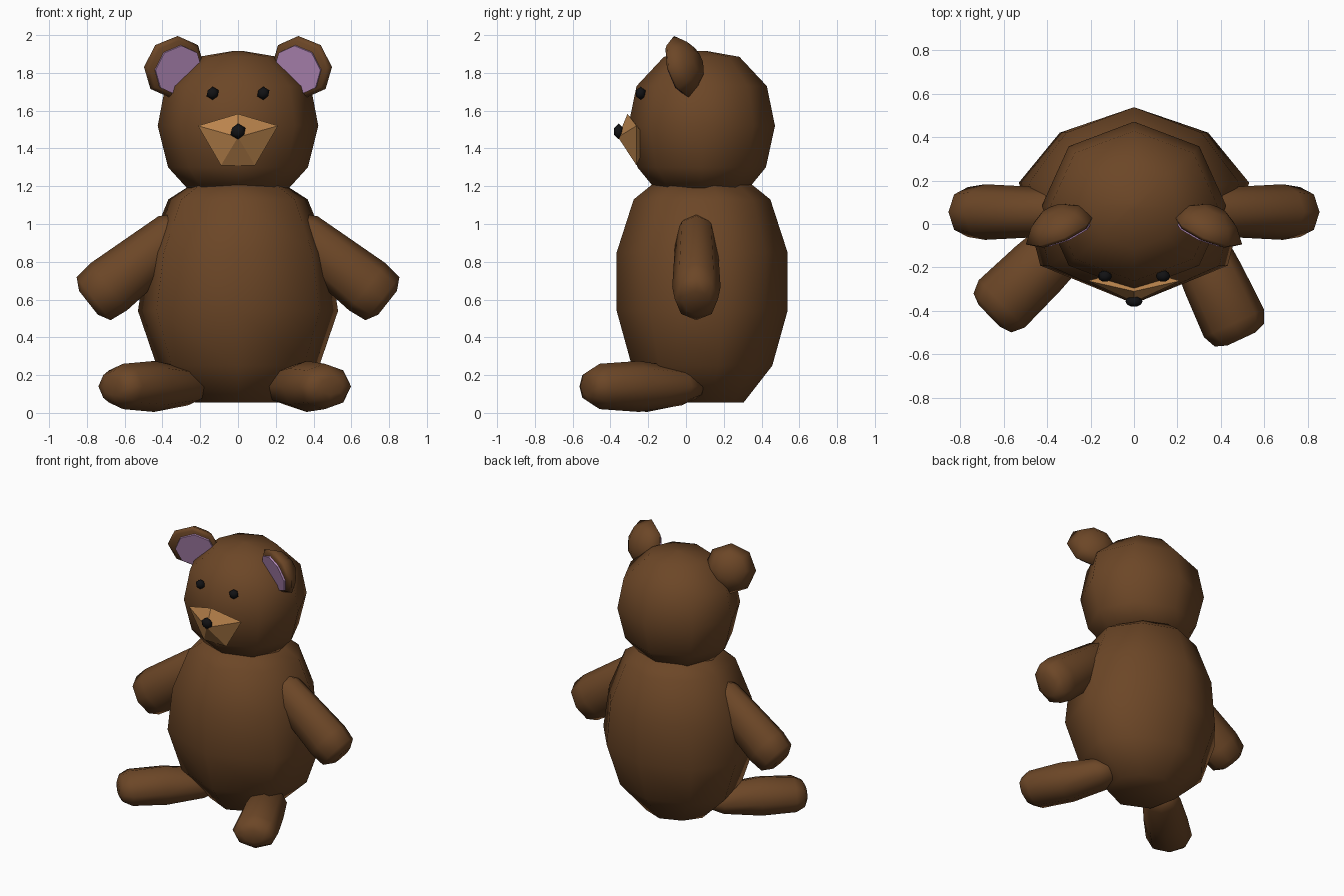
import bpy, bmesh
from math import sin, cos, tau
from mathutils import Vector, Matrix

if "Cube" in bpy.data.objects:
    bpy.data.objects.remove(bpy.data.objects["Cube"])


def material(name, rgb):
    m = bpy.data.materials.new(name)
    m.diffuse_color = (*rgb, 1)
    m.use_nodes = True
    m.node_tree.nodes["Principled BSDF"].inputs["Base Color"].default_value = m.diffuse_color
    return m


BROWN = material("brown_fur", (0.15, 0.062, 0.02))
TAN = material("tan_fur", (0.50, 0.235, 0.075))
PINK = material("inner_ear_pink", (0.50, 0.28, 0.53))
BLACK = material("black", (0.006, 0.006, 0.007))


def finish(name, bm, mat, smooth=True):
    bmesh.ops.recalc_face_normals(bm, faces=bm.faces)
    mesh = bpy.data.meshes.new(name)
    bm.to_mesh(mesh)
    bm.free()
    mesh.polygons.foreach_set("use_smooth", [smooth] * len(mesh.polygons))
    mesh.materials.append(mat)
    ob = bpy.data.objects.new(name, mesh)
    bpy.context.collection.objects.link(ob)
    return ob


OCTAGON = [(sin(tau * i / 8), cos(tau * i / 8)) for i in range(8)]


def loft(name, rings, matrix, mat, smooth=True, outline=OCTAGON):
    """Skin scaled outlines (height, radius x, radius y) along local z."""
    bm = bmesh.new()
    n = len(outline)
    loops = [[bm.verts.new(matrix @ Vector((a * u, b * v, h))) for u, v in outline]
             for h, a, b in rings]
    for lo, hi in zip(loops, loops[1:]):
        for i in range(n):
            j = (i + 1) % n
            bm.faces.new((lo[i], lo[j], hi[j], hi[i]))
    for cap in (loops[0], loops[-1]):
        bmesh.ops.poke(bm, faces=[bm.faces.new(cap)])
    return finish(name, bm, mat, smooth)


def aim(origin, direction):
    """Local z along direction, local y as upright as possible."""
    q = Vector(direction).to_track_quat('Z', 'Y')
    return Matrix.Translation(origin) @ q.to_matrix().to_4x4()


# Body (wider towards the back) and head
centre = Matrix.Translation((0, 0.083, 0))
half = [(0.61, 0.75), (0.946, 0.24), (0.77, -0.61)]
egg = [(0, 1.01)] + half + [(0, -1)] + [(-u, v) for u, v in reversed(half)]
loft("body", [(0.055, 0.24, 0.22), (0.25, 0.455, 0.37), (0.54, 0.56, 0.45), (0.85, 0.51, 0.45),
              (1.13, 0.39, 0.36), (1.215, 0.25, 0.255)], centre, BROWN, outline=egg)
loft("head", [(1.19, 0.27, 0.25), (1.30, 0.37, 0.34), (1.52, 0.425, 0.388), (1.73, 0.385, 0.345),
              (1.885, 0.21, 0.20), (1.917, 0.02, 0.02)], centre, BROWN)

for side, s in (("right", 1), ("left", -1)):
    # Arms
    loft(f"{side}_arm", [(0, 0.07, 0.08), (0.09, 0.11, 0.13), (0.53, 0.128, 0.158),
                         (0.63, 0.115, 0.145), (0.665, 0.07, 0.08)],
         aim((s * 0.27, 0.055, 0.995), (s * 0.785, 0, -0.62)), BROWN)

    # Ears with pink fronts
    direction = (-s * 0.40, -0.9, -0.27)
    ear = aim((s * 0.33, -0.04, 1.826), direction)
    loft(f"{side}_ear", [(-0.12, 0.06, 0.06), (-0.085, 0.12, 0.12), (-0.02, 0.175, 0.17),
                         (0, 0.15, 0.15)], ear, BROWN)
    pink = aim((s * 0.315, -0.037, 1.815), direction)
    loft(f"{side}_inner_ear", [(-0.01, 0.135, 0.135), (0.006, 0.135, 0.135)], pink, PINK, False)

# Legs, splayed at different angles
for name, hip, direction in (("right_leg", (0.22, 0.06, 0.14), (0.42, -0.905, 0)),
                             ("left_leg", (-0.20, 0.03, 0.14), (-0.72, -0.70, 0))):
    loft(name, [(0, 0.08, 0.06), (0.09, 0.125, 0.10), (0.34, 0.145, 0.135), (0.57, 0.152, 0.12),
                (0.63, 0.125, 0.085), (0.65, 0.07, 0.045)], aim(hip, direction), BROWN)

# Muzzle: faceted wedge
bm = bmesh.new()
for p in [(0, -0.31, 1.583), (0, -0.36, 1.46), (0, -0.2, 1.45)] + \
         [(s * x, y, z) for s in (1, -1) for x, y, z in
          ((0.212, -0.262, 1.52), (0.09, -0.262, 1.31))]:
    bm.verts.new(p)
bmesh.ops.convex_hull(bm, input=bm.verts)
finish("muzzle", bm, TAN, False)


# Nose and eyes
def bead(name, loc, radii):
    bm = bmesh.new()
    bmesh.ops.create_icosphere(bm, subdivisions=1, radius=1,
                               matrix=Matrix.Translation(loc) @ Matrix.Diagonal((*radii, 1)))
    finish(name, bm, BLACK)


bead("nose", (0, -0.357, 1.49), (0.044, 0.027, 0.042))
for side, s in (("right", 1), ("left", -1)):
    bead(f"{side}_eye", (s * 0.134, -0.24, 1.692), (0.036, 0.03, 0.035))
